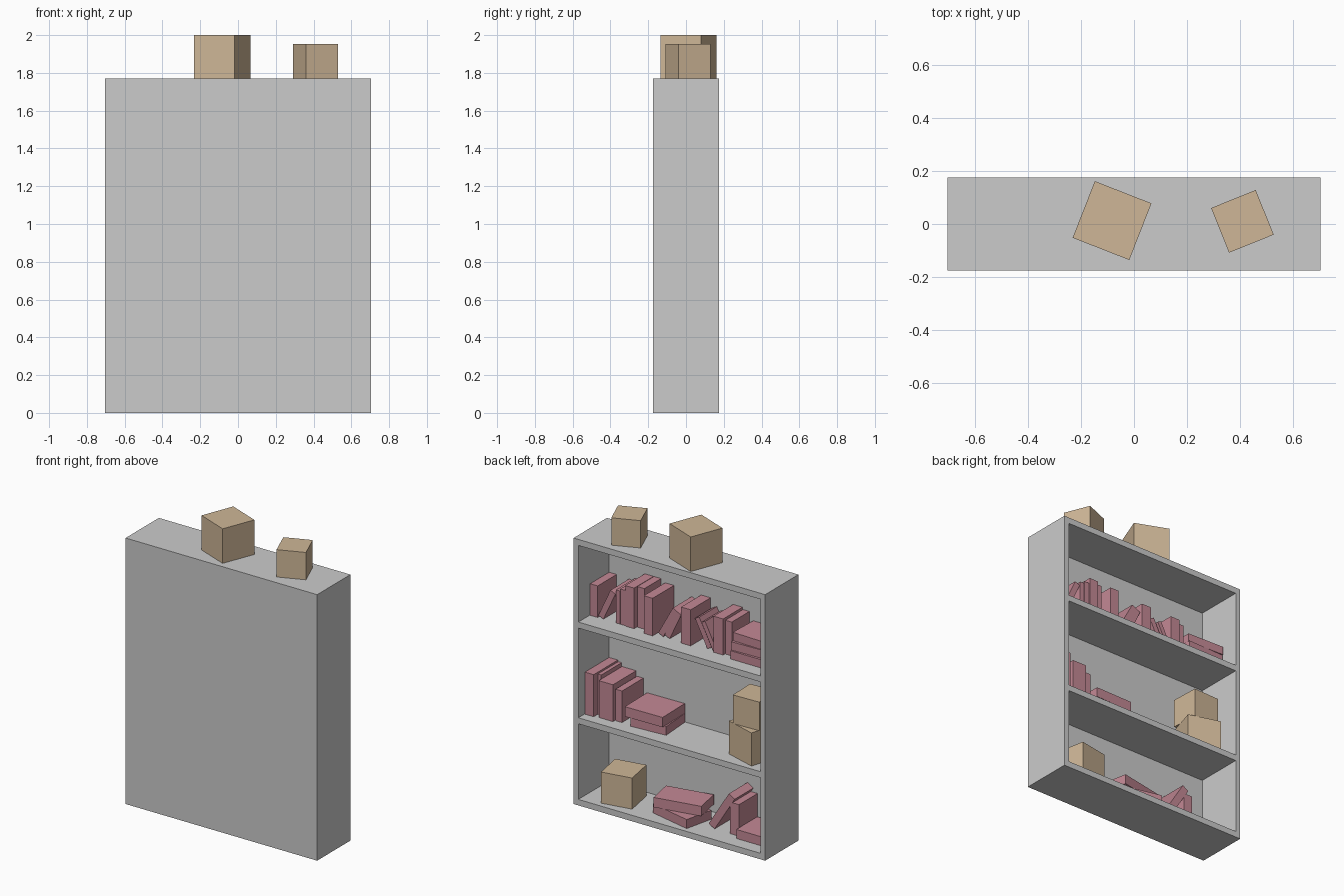
import bpy
from math import radians, sin, cos
from mathutils import Matrix, Vector


def material(name, rgb):
    m = bpy.data.materials.new(name)
    m.diffuse_color = (*rgb, 1)
    return m


BROWN = material("cardboard", (0.62, 0.47, 0.31))
RED = material("book_cover", (0.55, 0.25, 0.30))


def block(name, center, size, mat=None, ry=0, rz=0):
    bpy.ops.mesh.primitive_cube_add(size=1)
    o = bpy.context.object
    o.name = name
    o.data.transform(Matrix.Diagonal((*size, 1)))
    o.location = center
    o.rotation_euler = (0, radians(ry), radians(rz))
    if mat:
        o.data.materials.append(mat)
    return o


W, D, H, T = 1.41, 0.35, 1.77, 0.04
BACK = -0.145
LOW, MID, TOP = 0.04, 0.583, 1.22

# Bookcase: sides, back panel and four boards
for s in (-1, 1):
    block("side_panel", (s * (W / 2 - 0.0175), 0, H / 2), (0.035, D, H))
block("back_panel", (0, (BACK - D / 2) / 2, H / 2), (W - 0.07, D / 2 + BACK, H))
for z in (0.02, MID - T / 2, TOP - T / 2, H - T / 2):
    block("shelf_board", (0, (BACK + D / 2) / 2, z), (W - 0.07, D / 2 - BACK, T))


# Cardboard boxes: x, y, base z, size, turn
for x, y, z, s, turn in (
    (-0.083, 0.013, H, 0.23, -21.4),
    (0.41, 0.01, H, 0.182, 22),
    (-0.507, 0.003, MID, 0.22, -17),
    (-0.502, -0.005, MID + 0.22, 0.19, 2),
    (0.445, 0.02, LOW, 0.207, 10.4),
):
    block("storage_box", (x, y, z + s / 2), (s, s, s), BROWN, rz=turn)


def upright_book(x0, x1, z, h, front=0.055):
    block("upright_book", ((x0 + x1) / 2, (front + BACK) / 2, z + h / 2),
          (abs(x1 - x0), front - BACK, h), RED)


def leaning_book(x, z, w, h, lean, front=0.055):
    # x is the bottom edge resting on the shelf; negative lean tips toward -x
    a = radians(lean)
    side = 1 if lean < 0 else -1
    off = Matrix.Rotation(a, 3, 'Y') @ Vector((side * w / 2, 0, h / 2))
    block("leaning_book", (x + off.x, (front + BACK) / 2, z + off.z),
          (w, front - BACK, h), RED, ry=lean)


def flat_book(x, y, z, size, turn=0):
    block("flat_book", (x, y, z + size[2] / 2), size, RED, rz=turn)


# Top shelf books
for x0, x1, h, front in (
    (0.667, 0.612, 0.21, 0.055),
    (0.478, 0.447, 0.22, 0.055),
    (0.445, 0.408, 0.235, 0.055),
    (0.405, 0.340, 0.27, 0.06),
    (0.337, 0.285, 0.27, 0.03),
    (0.255, 0.190, 0.25, 0.08),
    (-0.010, -0.080, 0.24, 0.065),
    (-0.245, -0.315, 0.24, 0.06),
    (-0.318, -0.365, 0.225, 0.04),
):
    upright_book(x0, x1, TOP, h, front)
leaning_book(0.570, TOP, 0.04, 0.21, -25)
leaning_book(0.130, TOP, 0.04, 0.22, -29)
leaning_book(0.082, TOP, 0.04, 0.20, -25)
leaning_book(-0.185, TOP, 0.035, 0.20, 27, 0.04)
leaning_book(-0.235, TOP, 0.03, 0.19, 27, 0.05)
for i, (x, y, turn) in enumerate(((-0.52, -0.025, 0), (-0.515, -0.035, 2), (-0.525, -0.04, -2))):
    flat_book(x, y, TOP + i * 0.058, (0.27, 0.21, 0.055), turn)

# Middle shelf books
for x0, x1, h, front in (
    (0.667, 0.603, 0.28, 0.11),
    (0.600, 0.575, 0.27, 0.07),
    (0.572, 0.468, 0.245, 0.10),
    (0.462, 0.415, 0.21, 0.08),
):
    upright_book(x0, x1, MID, h, front)
flat_book(0.225, -0.025, MID, (0.25, 0.22, 0.058), 4)
flat_book(0.245, -0.022, MID + 0.058, (0.275, 0.24, 0.065), 1)

# Bottom shelf books
flat_book(0.022, 0.01, LOW, (0.305, 0.20, 0.06), -13)
flat_book(0.024, -0.01, LOW + 0.06, (0.315, 0.185, 0.065), 11)
leaning_book(-0.245, LOW, 0.05, 0.28, -32, 0.05)
upright_book(-0.36, -0.425, LOW, 0.21, 0.05)
flat_book(-0.545, -0.025, LOW, (0.23, 0.22, 0.06))
